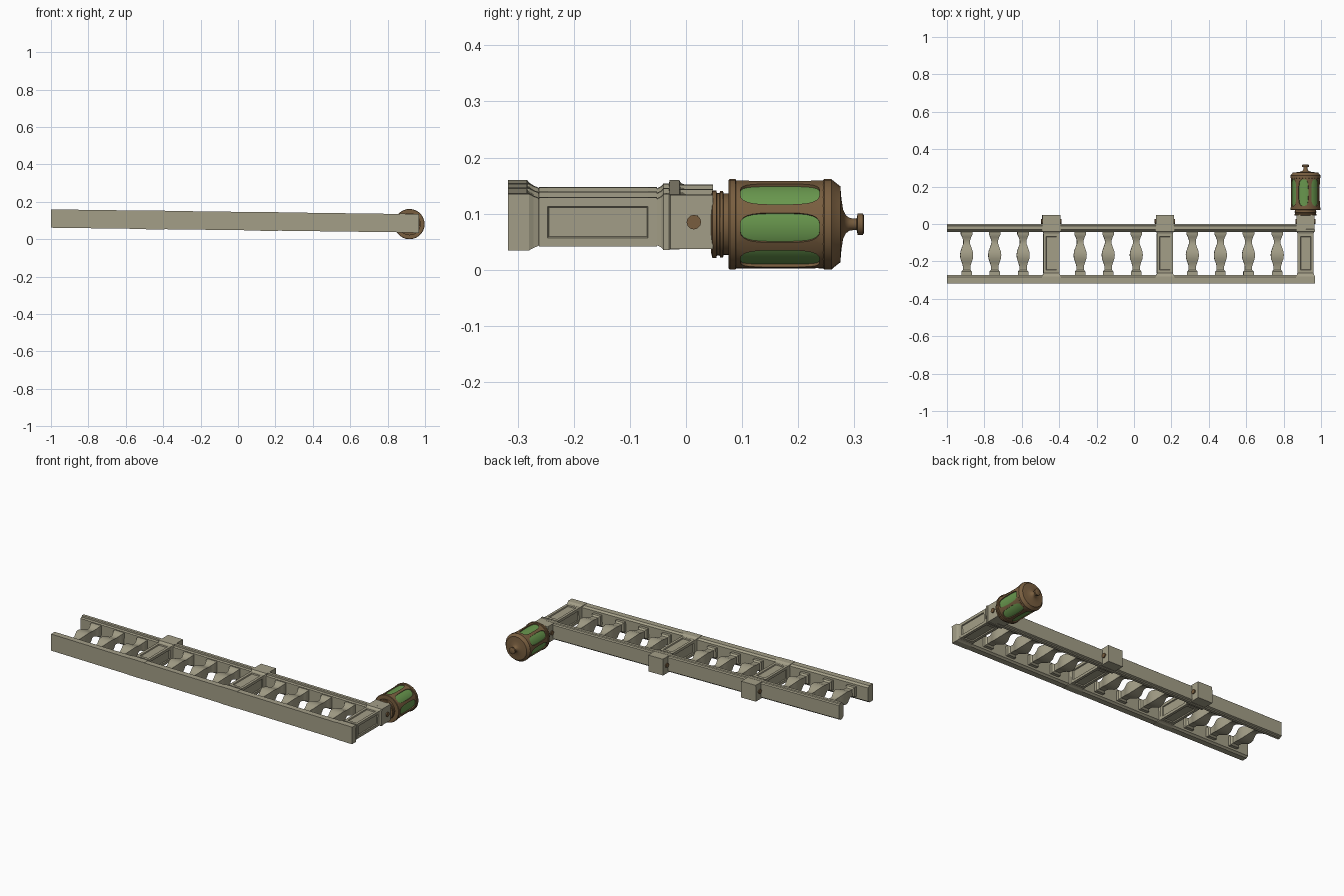
import bpy, bmesh, math
from mathutils import Matrix, Vector

if "Cube" in bpy.data.objects:
    bpy.data.objects.remove(bpy.data.objects["Cube"])

# The balustrade lies on its back: its own "up" is +y, and it leans slightly along x
TILT = Matrix.Translation((0, 0, 0.0975)) @ Matrix.Rotation(0.0131, 4, 'Y')


def material(name, col):
    m = bpy.data.materials.new(name)
    m.diffuse_color = (*col, 1)
    m.use_nodes = True
    m.node_tree.nodes["Principled BSDF"].inputs["Base Color"].default_value = m.diffuse_color
    return m


STONE = material("stone", (0.37, 0.345, 0.245))
BRONZE = material("bronze", (0.19, 0.112, 0.05))
GLASS = material("green_glass", (0.14, 0.31, 0.075))


def finish(bm, name, mat, smooth=True):
    bmesh.ops.recalc_face_normals(bm, faces=bm.faces)
    bm.transform(TILT)
    me = bpy.data.meshes.new(name)
    bm.to_mesh(me)
    bm.free()
    me.materials.append(mat)
    ob = bpy.data.objects.new(name, me)
    bpy.context.collection.objects.link(ob)
    if smooth:
        bpy.ops.object.select_all(action='DESELECT')
        ob.select_set(True)
        bpy.context.view_layer.objects.active = ob
        bpy.ops.object.shade_smooth_by_angle(angle=math.radians(35))
    return ob


def skin(bm, rings):
    """Join rings of points into a closed, capped surface."""
    loops = [[bm.verts.new(p) for p in r] for r in rings]
    n = len(loops[0])
    for a, b in zip(loops, loops[1:]):
        for i in range(n):
            bm.faces.new((a[i], a[(i + 1) % n], b[(i + 1) % n], b[i]))
    bm.faces.new(loops[0])
    bm.faces.new(loops[-1][::-1])


def square_stack(bm, x, rows):
    """Square-section column along y; rows are (y, half width)."""
    skin(bm, [[(x + sx * h, y, sz * h) for sx, sz in ((-1, -1), (1, -1), (1, 1), (-1, 1))]
              for y, h in rows])


def turned(bm, cx, cz, rows, n=28):
    """Round part along y; rows are (y, radius)."""
    skin(bm, [[(cx + r * math.cos(math.tau * i / n), y, cz + r * math.sin(math.tau * i / n))
               for i in range(n)] for y, r in rows])


def rail(name, half, x0, x1):
    """Moulded bar along x; half profile (y, z) is mirrored in z."""
    prof = half + [(y, -z) for y, z in reversed(half)]
    bm = bmesh.new()
    skin(bm, [[(x, y, z) for y, z in prof] for x in (x0, x1)])
    finish(bm, name, STONE)


# Rails
rail("bottom_rail", [(-0.317, 0.049), (-0.283, 0.049), (-0.279, 0.044), (-0.272, 0.040)], -1, 0.96)
rail("top_rail", [(-0.042, 0.036), (-0.036, 0.042), (-0.031, 0.042), (-0.029, 0.049),
                  (-0.012, 0.049), (-0.009, 0.044), (0.0, 0.040)], -1, 0.92)

POSTS = (-0.442, 0.165, 0.917)
for k, px in enumerate(POSTS):
    # Post base and cap
    bm = bmesh.new()
    square_stack(bm, px, [(-0.317, 0.0505), (-0.28, 0.0505), (-0.272, 0.046), (-0.264, 0.043),
                          (-0.262, 0.041)])
    square_stack(bm, px, [(-0.052, 0.041), (-0.044, 0.045), (-0.040, 0.050), (-0.030, 0.050),
                          (-0.028, 0.048), (0.048, 0.048)])
    finish(bm, f"post_ends_{k}", STONE, False)
    # Post shaft with recessed panels
    bm = bmesh.new()
    square_stack(bm, px, [(-0.262, 0.0435), (-0.052, 0.0435)])
    bmesh.ops.recalc_face_normals(bm, faces=bm.faces)
    sides = [f for f in bm.faces if abs(f.normal.y) < 0.5]
    bmesh.ops.inset_individual(bm, faces=sides, thickness=0.022)
    bmesh.ops.inset_individual(bm, faces=sides, thickness=0.003, depth=-0.006)
    finish(bm, f"post_shaft_{k}", STONE, False)
    # Bronze stud showing on both sides of the cap
    bm = bmesh.new()
    bmesh.ops.create_cone(bm, cap_ends=True, segments=12, radius1=0.013, radius2=0.013, depth=0.108,
                          matrix=Matrix.Translation((px, 0.014, 0)) @ Matrix.Rotation(math.pi / 2, 4, 'Y'))
    finish(bm, f"cap_stud_{k}", BRONZE)

# Balusters
BALUSTER = [(-0.274, 0.028), (-0.255, 0.028), (-0.245, 0.020), (-0.225, 0.020), (-0.205, 0.026),
            (-0.185, 0.033), (-0.165, 0.035), (-0.145, 0.032), (-0.125, 0.025), (-0.105, 0.018),
            (-0.088, 0.018), (-0.070, 0.024), (-0.055, 0.031), (-0.038, 0.031)]
for k, x in enumerate((-0.895, -0.745, -0.593, -0.288, -0.138, 0.012, 0.312, 0.462, 0.612, 0.766)):
    bm = bmesh.new()
    square_stack(bm, x, BALUSTER)
    finish(bm, f"baluster_{k}", STONE)

# Lantern on the end post
LX, LZ = POSTS[2], -0.0045
bm = bmesh.new()
turned(bm, LX, LZ, [(0.045, 0.052), (0.047, 0.060), (0.054, 0.060), (0.055, 0.056), (0.060, 0.056),
                    (0.061, 0.059), (0.066, 0.059), (0.067, 0.055), (0.076, 0.055), (0.076, 0.079),
                    (0.078, 0.081), (0.088, 0.081), (0.090, 0.077), (0.094, 0.072)])
finish(bm, "lantern_base", BRONZE)
bm = bmesh.new()
turned(bm, LX, LZ, [(0.242, 0.070), (0.244, 0.078), (0.247, 0.081), (0.259, 0.081), (0.262, 0.078),
                    (0.272, 0.070), (0.275, 0.068), (0.277, 0.045), (0.280, 0.026), (0.285, 0.016),
                    (0.292, 0.011), (0.304, 0.010), (0.306, 0.019), (0.315, 0.019), (0.317, 0.016)])
finish(bm, "lantern_lid", BRONZE)
bm = bmesh.new()
turned(bm, LX, LZ, [(0.085, 0.0735), (0.255, 0.0735)], 42)
finish(bm, "lantern_glass", GLASS)

# Lantern frame: seven rounded window openings wrapped around the glass
Y0, Y1, COUNT, STEPS = 0.088, 0.247, 7, 8
PITCH = math.tau / COUNT


def wrap(u, v, base, r):
    a = base + u * PITCH / 2
    return (LX + r * math.cos(a), (Y0 + Y1) / 2 + v * (Y1 - Y0) / 2, LZ + r * math.sin(a))


border = []
for s in range(4):
    for i in range(STEPS):
        p = Vector((-1 + 2 * i / STEPS, -1))
        for _ in range(s):
            p = Vector((-p.y, p.x))
        border.append(p)

bm = bmesh.new()
for k in range(COUNT):
    base = math.radians(-4) + k * PITCH
    outer, inner, deep = [], [], []
    for p in border:
        # superellipse opening in the same direction as the border point
        f = (abs(p.x) ** 3.5 + abs(p.y) ** 3.5) ** (-1 / 3.5)
        u, v = p.x * f * 0.77, p.y * f * 0.89
        outer.append(bm.verts.new(wrap(p.x, p.y, base, 0.0785)))
        inner.append(bm.verts.new(wrap(u, v, base, 0.0785)))
        deep.append(bm.verts.new(wrap(u, v, base, 0.0725)))
    n = len(border)
    for a, b in ((outer, inner), (inner, deep)):
        for i in range(n):
            j = (i + 1) % n
            bm.faces.new((a[i], a[j], b[j], b[i]))
bmesh.ops.remove_doubles(bm, verts=bm.verts, dist=0.0002)
finish(bm, "lantern_frame", BRONZE)
